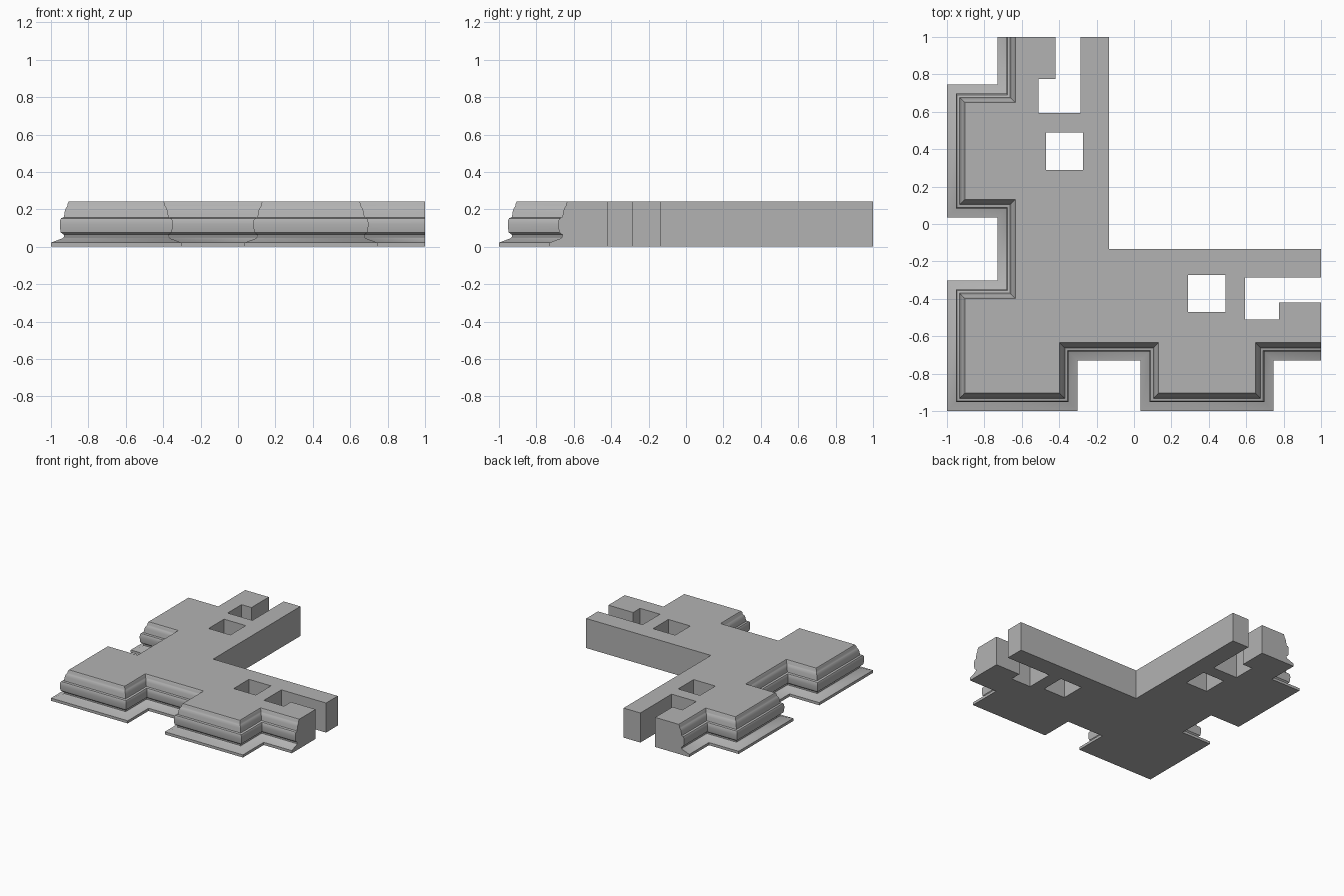
import bpy
import bmesh
from math import radians

if "Cube" in bpy.data.objects:
    bpy.data.objects.remove(bpy.data.objects["Cube"])

stone = bpy.data.materials.new("grey stone")
stone.use_nodes = True
stone.diffuse_color = (0.45, 0.45, 0.45, 1)
stone.node_tree.nodes["Principled BSDF"].inputs["Base Color"].default_value = (0.45, 0.45, 0.45, 1)


def swap(points):
    """Reflect a path across the diagonal and reverse its direction."""
    return [(y, x) for x, y in reversed(points)]


# Stepped outer edge and notched inner edge; each arm mirrors the other
half = [(1, -.73), (.745, -.73), (.745, -1), (.035, -1),
        (.035, -.73), (-.302, -.73), (-.302, -1)]
outer = half + [(-1, -1)] + swap(half)
arm = [(-.42, 1), (-.42, .775), (-.51, .775), (-.51, .594),
       (-.285, .594), (-.285, 1), (-.133, 1)]
inner = arm + [(-.133, -.133)] + swap(arm)

# Moulding section as (inset, height)
profile = [(0, 0), (0, .022), (.062, .045), (.069, .052), (.069, .064),
           (.063, .068), (.052, .077), (.049, .095), (.048, .12),
           (.049, .142), (.054, .152), (.068, .157), (.071, .17),
           (.074, .19), (.079, .205), (.084, .212), (.088, .218),
           (.09, .232), (.096, .243)]
height = profile[-1][1]


def inset_path(path, d):
    """Move an axis-aligned path inwards, mitring the corners."""
    normals = []
    for (ax, ay), (bx, by) in zip(path, path[1:]):
        length = abs(bx - ax) + abs(by - ay)
        normals.append(((by - ay) / length, (ax - bx) / length))
    normals = [(0, 0)] + normals + [(0, 0)]
    return [(x + d * (m[0] + n[0]), y + d * (m[1] + n[1]))
            for (x, y), m, n in zip(path, normals, normals[1:])]


bm = bmesh.new()


def skin(rings):
    """Join closed rings with walls; return the end ring edges."""
    loops = [[bm.verts.new(p) for p in ring] for ring in rings]
    for low, high in zip(loops, loops[1:]):
        for i in range(len(low)):
            j = (i + 1) % len(low)
            bm.faces.new((low[i], low[j], high[j], high[i]))
    return [[bm.edges.get((loop[i - 1], loop[i])) for i in range(len(loop))]
            for loop in (loops[0], loops[-1])]


# Moulded walls
bottom, top = skin([[(x, y, z) for x, y in inset_path(outer, d) + inner]
                    for d, z in profile])

# Square shafts, one per arm
shaft = [(.29, -.47), (.49, -.47), (.49, -.272), (.29, -.272)]
for square in (shaft, swap(shaft)):
    low, high = skin([[(x, y, z) for x, y in square] for z in (0, height)])
    bottom += low
    top += high

# Flat top and underside around the shafts
for edges in (bottom, top):
    bmesh.ops.triangle_fill(bm, edges=edges, use_beauty=True)
bmesh.ops.recalc_face_normals(bm, faces=bm.faces)
bmesh.ops.dissolve_limit(bm, angle_limit=radians(.5),
                         verts=bm.verts, edges=bm.edges)

mesh = bpy.data.meshes.new("moulded_corner_base")
bm.to_mesh(mesh)
bm.free()
mesh.materials.append(stone)
base = bpy.data.objects.new("moulded_corner_base", mesh)
bpy.context.collection.objects.link(base)
bpy.context.view_layer.objects.active = base
base.select_set(True)
bpy.ops.object.shade_smooth_by_angle(angle=radians(30))
